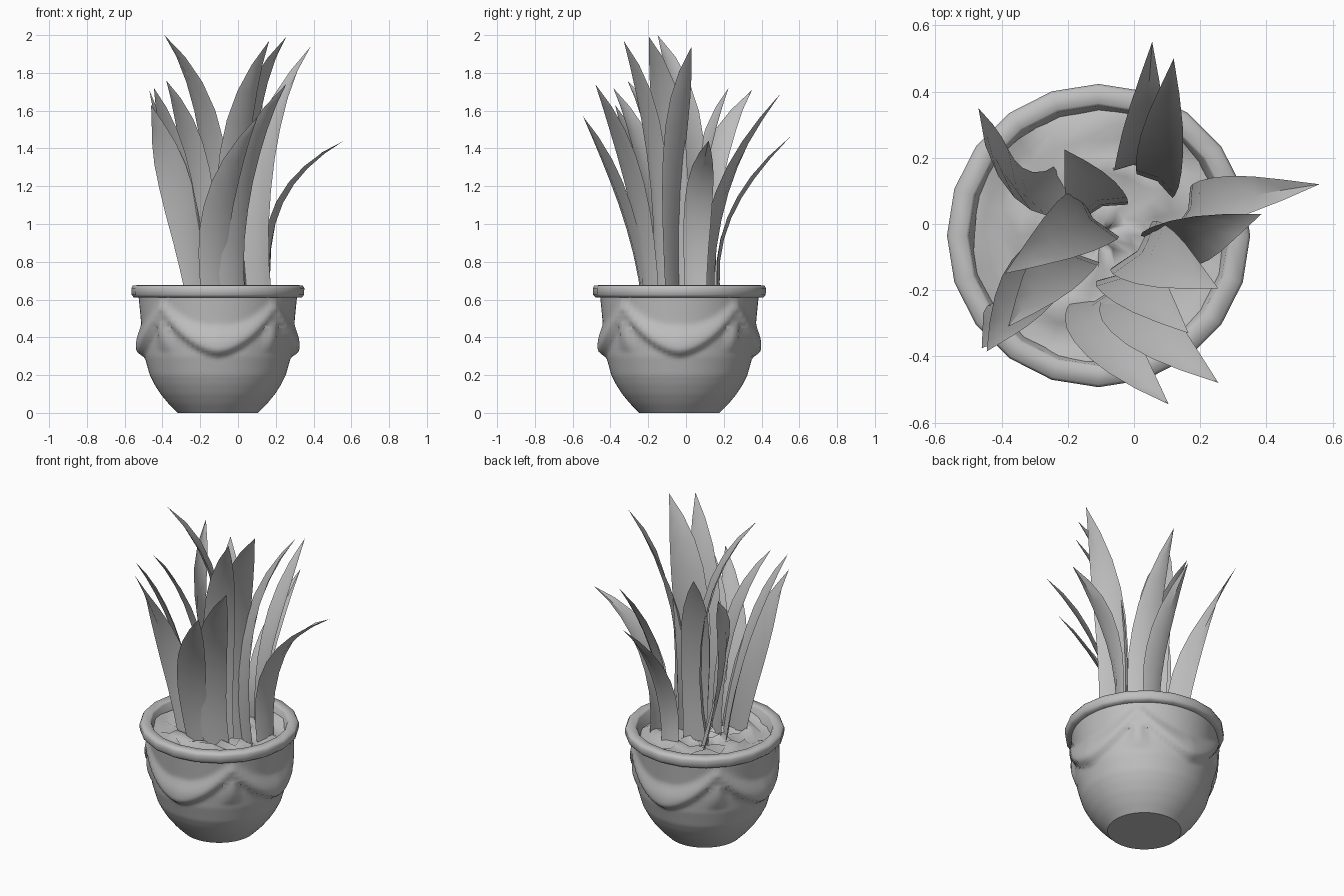
import bpy, math, random
from mathutils import Vector

random.seed(4)
if "Cube" in bpy.data.objects:
    bpy.data.objects.remove(bpy.data.objects["Cube"])

CENTRE = Vector((-0.107, -0.035, 0))
QUARTER = math.pi / 2

clay = bpy.data.materials.new("plain_grey")
clay.use_nodes = True
grey = (0.52, 0.52, 0.52, 1)
clay.diffuse_color = grey
clay.node_tree.nodes["Principled BSDF"].inputs["Base Color"].default_value = grey


def make(name, verts, faces, angle):
    mesh = bpy.data.meshes.new(name)
    mesh.from_pydata(verts, [], faces)
    mesh.materials.append(clay)
    mesh.shade_smooth()
    mesh.set_sharp_from_angle(angle=math.radians(angle))
    obj = bpy.data.objects.new(name, mesh)
    bpy.context.collection.objects.link(obj)
    return obj


def revolve(name, rows, sides, angle, bump=None, cap=False):
    """Turn (radius, height) rows about the pot axis; cap closes the first row."""
    verts, faces = [], []
    for r, z in rows:
        for i in range(sides):
            a = math.tau * i / sides
            rr = r + (bump(a, z) if bump else 0)
            verts.append(CENTRE + Vector((rr * math.cos(a), rr * math.sin(a), z)))
    for j in range(len(rows) - 1):
        for i in range(sides):
            k = (i + 1) % sides
            faces.append((j * sides + i, j * sides + k, (j + 1) * sides + k, (j + 1) * sides + i))
    if cap:
        faces.append(tuple(reversed(range(sides))))
    return make(name, verts, faces, angle)


# Pot body with four draped swags and a pendant between each pair
PROFILE = [(0.212, 0), (0.262, 0.05), (0.303, 0.1), (0.335, 0.15), (0.36, 0.2),
           (0.388, 0.3), (0.4, 0.4), (0.408, 0.5), (0.42, 0.62)]


def wall_radius(z):
    for (r0, z0), (r1, z1) in zip(PROFILE, PROFILE[1:]):
        if z <= z1:
            return r0 + (r1 - r0) * (z - z0) / (z1 - z0)
    return PROFILE[-1][0]


def drapery(a, z):
    off = (a + QUARTER / 2) % QUARTER - QUARTER / 2
    u = abs(off) / (QUARTER / 2)
    line = 0.335 + 0.21 * u ** 1.8
    half = 0.07 - 0.035 * u
    d = (z - line) / half
    reach = 2.0 if d > 0 else 0.65
    swag = 0.04 * (1 - 0.5 * u) * max(0, 1 - (d / reach) ** 2) ** 1.5
    side = (1 - u) * 0.32
    drop = (z - 0.43) / 0.11
    width = 0.05 * (1 - 0.35 * drop)
    pendant = 0.022 * max(0, 1 - (side / width) ** 2) * max(0, 1 - drop ** 2)
    return max(swag, pendant)


ROWS = 44
heights = [0.62 * j / ROWS for j in range(ROWS + 1)]
revolve("pot_body", [(wall_radius(z), z) for z in heights], 96, 42, drapery, True)

# Rolled rim and inner wall
revolve("pot_rim", [(0.41, 0.612), (0.445, 0.612), (0.457, 0.625), (0.458, 0.66),
                    (0.45, 0.675), (0.4, 0.677), (0.392, 0.668), (0.372, 0.57)], 20, 65)

# Lumpy soil
soil = revolve("soil", [(0.385 - 0.0475 * j, 0.605) for j in range(9)], 22, 20)
for v in soil.data.vertices:
    v.co.z += random.uniform(-0.025, 0.04)
    v.co.x += random.uniform(-0.014, 0.014)


# Leaves: a shallow keeled strip that rises, then arches out to a point
WIDTHS = (0.8, 0.86, 0.93, 1, 1, 0.93, 0.74, 0.42, 0)
ROOT = 0.57


def leaf(name, base, mid, tip, width, twist):
    base, mid, tip = Vector((*base, ROOT)), Vector(mid), Vector(tip)
    out = (tip - base).to_2d().normalized()
    verts, faces = [], []
    n = len(WIDTHS) - 1
    m = 0.55
    for i, w in enumerate(WIDTHS):
        t = i / n
        p = (base * (t - m) * (t - 1) / m
             + mid * t * (t - 1) / (m * (m - 1))
             + tip * t * (t - m) / (1 - m))
        a = math.radians(twist) * (1 - t * t)
        d = Vector((out.x * math.cos(a) - out.y * math.sin(a),
                    out.x * math.sin(a) + out.y * math.cos(a), 0))
        s = Vector((-d.y, d.x, 0)) * (width * w / 2)
        keel = d * (width * w * 0.13) - Vector((0, 0, 0.03 * w * t * t))
        verts += [p + s, p + keel, p - s]
    for i in range(n):
        for c in (0, 1):
            k = 3 * i + c
            if i == n - 1:
                faces.append((k, k + 1, 3 * n + 1))
            else:
                faces.append((k, k + 1, k + 4, k + 3))
    make(name, verts, faces, 40)


LEAVES = [
    # base, middle, tip, width, twist at the base
    ((-0.01, 0.18), (0.025, 0.24, 1.08), (0.055, 0.55, 1.46), 0.14, 12),
    ((0.06, 0.12), (0.08, 0.21, 1.22), (0.12, 0.5, 1.69), 0.15, -25),
    ((-0.19, 0.13), (-0.35, 0.13, 1.28), (-0.47, 0.35, 1.71), 0.16, 75),
    ((-0.09, 0.04), (-0.12, 0.08, 1.3), (-0.21, 0.225, 1.72), 0.17, -15),
    ((0.16, 0.05), (0.24, 0.07, 1.16), (0.56, 0.12, 1.44), 0.15, -30),
    ((0.12, -0.07), (0.14, -0.06, 1.42), (0.385, 0.03, 1.94), 0.18, 40),
    ((0.01, -0.07), (0.04, -0.09, 1.5), (0.255, -0.195, 1.99), 0.21, -15),
    ((-0.02, -0.14), (-0.01, -0.17, 1.45), (0.165, -0.33, 1.97), 0.18, -15),
    ((-0.02, -0.18), (0.02, -0.29, 1.28), (0.255, -0.48, 1.74), 0.18, -10),
    ((-0.12, -0.21), (-0.09, -0.34, 1.15), (0.105, -0.545, 1.57), 0.17, -15),
    ((-0.2, -0.18), (-0.34, -0.24, 1.24), (-0.46, -0.375, 1.63), 0.18, 75),
    ((-0.2, -0.09), (-0.32, -0.19, 1.3), (-0.445, -0.385, 1.72), 0.18, -10),
    ((-0.16, -0.08), (-0.23, -0.13, 1.35), (-0.38, -0.31, 1.76), 0.17, 10),
    ((-0.14, 0), (-0.15, 0.01, 1.5), (-0.39, -0.15, 2.0), 0.2, 10),
]
for number, spec in enumerate(LEAVES, 1):
    leaf(f"leaf_{number}", *spec)
